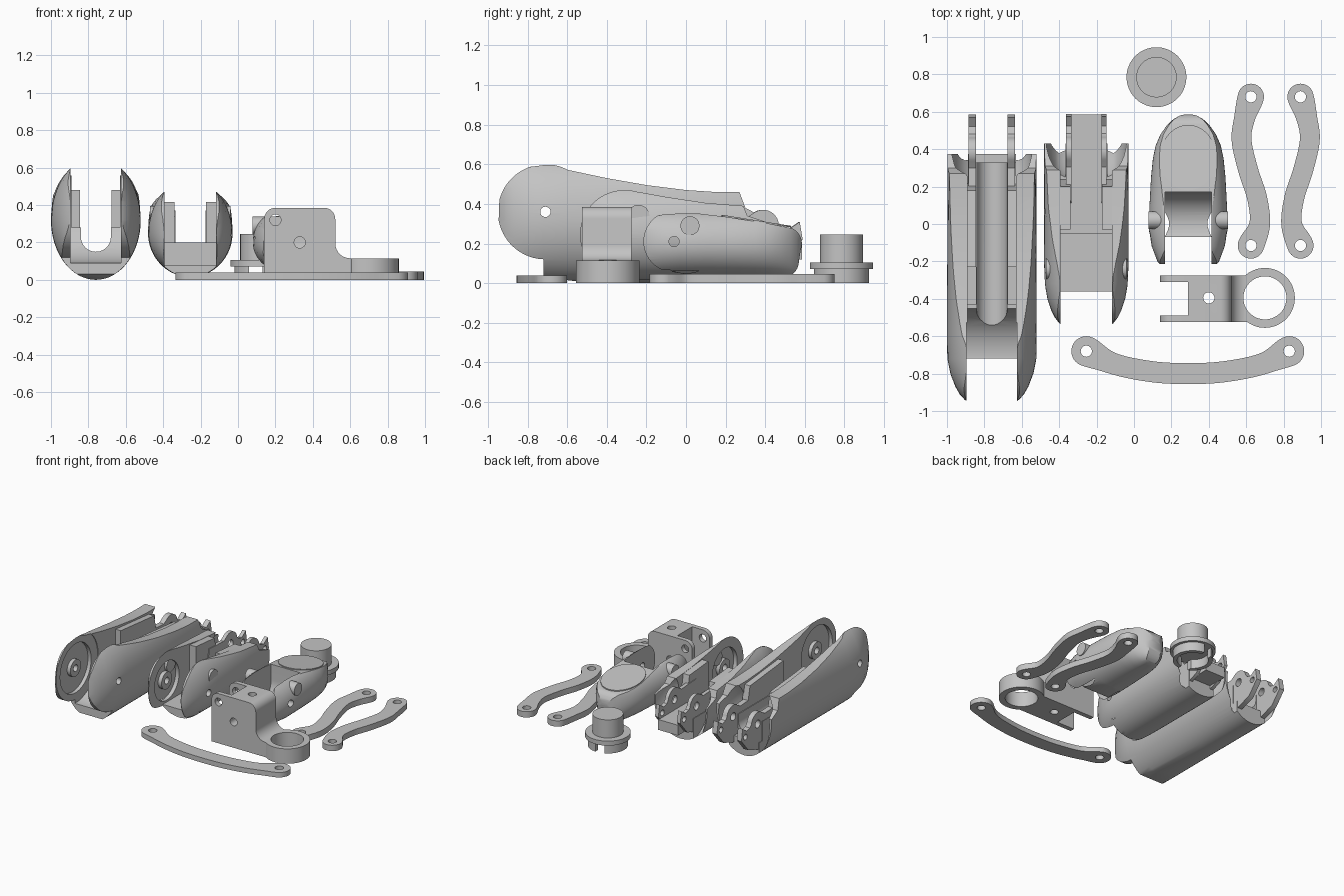
import bpy, bmesh
from math import sin, cos, pi, radians, exp
from mathutils import Vector

old = bpy.data.objects.get("Cube")
if old:
    bpy.data.objects.remove(old)

grey = bpy.data.materials.new("plain_grey")
grey.use_nodes = True
grey.diffuse_color = (0.55, 0.55, 0.55, 1)
grey.node_tree.nodes["Principled BSDF"].inputs["Base Color"].default_value = (0.55, 0.55, 0.55, 1)


def finish(ob):
    ob.data.materials.clear()
    ob.data.materials.append(grey)
    ob.data.shade_smooth()
    ob.data.set_sharp_from_angle(angle=radians(32))
    return ob


def loft(name, rings):
    bm = bmesh.new()
    loops = [[bm.verts.new(p) for p in ring] for ring in rings]
    n = len(loops[0])
    for a, b in zip(loops, loops[1:]):
        for i in range(n):
            j = (i + 1) % n
            bm.faces.new((a[i], a[j], b[j], b[i]))
    bm.faces.new(loops[0])
    bm.faces.new(loops[-1])
    bmesh.ops.recalc_face_normals(bm, faces=bm.faces)
    me = bpy.data.meshes.new(name)
    bm.to_mesh(me)
    bm.free()
    ob = bpy.data.objects.new(name, me)
    bpy.context.scene.collection.objects.link(ob)
    return finish(ob)


def prism(name, pts, axis, a, b):
    place = {"x": lambda p, d: (d, p[0], p[1]),
             "y": lambda p, d: (p[0], d, p[1]),
             "z": lambda p, d: (p[0], p[1], d)}[axis]
    return loft(name, [[place(p, d) for p in pts] for d in (a, b)])


def arc(c, r, start=0, end=360, n=48):
    full = abs(end - start) == 360
    return [(c[0] + r * cos(radians(start + (end - start) * i / n)),
             c[1] + r * sin(radians(start + (end - start) * i / n)))
            for i in range(n if full else n + 1)]


def box(name, x, y, z):
    return prism(name, [(x[0], y[0]), (x[1], y[0]), (x[1], y[1]), (x[0], y[1])], "z", *z)


def combine(ob, *others, op="DIFFERENCE"):
    for other in others:
        mod = ob.modifiers.new("join", "BOOLEAN")
        mod.operation, mod.solver, mod.object = op, "EXACT", other
        deps = bpy.context.evaluated_depsgraph_get()
        deps.update()
        me = bpy.data.meshes.new_from_object(ob.evaluated_get(deps))
        ob.modifiers.clear()
        ob.data = me
        bpy.data.objects.remove(other)
    return finish(ob)


def smooth_path(pts, steps=10):
    # Catmull-Rom through the points
    p = [Vector(q) for q in pts]
    p = [2 * p[0] - p[1]] + p + [2 * p[-1] - p[-2]]
    out = []
    for a, b, c, d in zip(p, p[1:], p[2:], p[3:]):
        for i in range(steps):
            t = i / steps
            out.append(b + (c - a) * t / 2 + (a - 2.5 * b + 2 * c - d / 2) * t * t
                       + (1.5 * b - a / 2 - 1.5 * c + d / 2) * t ** 3)
    return out + [p[-2]]


def shell(name, cx, zc, high, low, stations, profile):
    # rounded skin lofted along y, trimmed to a side profile; station = y, half width, squareness
    rings = []
    for y, w, p in stations:
        ring = []
        for i in range(64):
            t = 2 * pi * i / 64
            c, s = cos(t), sin(t)
            e, h = (p, high) if s > 0 else (1, low)
            ring.append((cx + w * (abs(c) ** e) * (1 if c >= 0 else -1), y, zc + h * s))
        rings.append(ring)
    return combine(loft(name, rings), prism("trim", profile, "x", cx - 1, cx + 1), op="INTERSECT")


def mirrored_prism(name, cx, pts, near, far):
    return [prism(side + "_" + name, pts, "x", cx + s * near, cx + s * far)
            for side, s in (("right", -1), ("left", 1))]


def hinge_details(ob, cx, hinge, half, pocket):
    # ring recess inside each hinge cheek, leaving a hub with a through hole
    for recess in mirrored_prism("recess", cx, arc(hinge, pocket), half - 0.005, half + 0.028):
        combine(recess, prism("hub", arc(hinge, 0.065), "x", cx - 1, cx + 1))
        combine(ob, recess)
    combine(ob, prism("pin_hole", arc(hinge, 0.026, n=24), "x", cx - 1, cx + 1))


def socket(ob, cx, centre, inner):
    # dished cut on each side that clears the domed cheek of the next segment
    for s in (-1, 1):
        dish = [(inner, 0.24), (0.145, 0.225), (0.165, 0.2), (0.185, 0.165), (0.2, 0.13), (0.212, 0.08), (0.218, 0.03)]
        combine(ob, loft("dish", [[(cx + s * d, y, z) for y, z in arc(centre, r)] for d, r in dish]))


def side_pockets(ob, cx, near, far, y, floor):
    combine(ob, *[box("side_pocket", sorted((cx + s * near, cx + s * far)), y, (floor, 1)) for s in (-1, 1)])


def lugs(name, cx, near, far, dy):
    pts = ([(0.1, 0.1), (0.12, 0.34), (0.3, 0.33)] + arc((0.385, 0.29), 0.08, 130, 10, 14)
           + [(0.48, 0.285), (0.52, 0.275), (0.57, 0.31), (0.585, 0.22), (0.5, 0.12), (0.38, 0.08)])
    pts = [(y + dy, z) for y, z in pts]
    for lug in mirrored_prism(name, cx, pts, near, far):
        combine(lug, *[prism("hole", arc(c, r, n=24), "x", cx - 1, cx + 1)
                       for c, r in (((0.385 + dy, 0.28), 0.03), ((0.535 + dy, 0.235), 0.022))])


# Large finger segment
cx, hinge = -0.76, (-0.71, 0.36)
large = shell("large_segment", cx, 0.32, 0.335, 0.32,
              [(-0.96, 0.11, 1), (-0.94, 0.145, 1), (-0.91, 0.172, 1), (-0.87, 0.195, 1), (-0.8, 0.222, 1),
               (-0.72, 0.238, 1), (-0.6, 0.24, 1), (-0.1, 0.238, 0.75), (0.4, 0.238, 0.4)],
              [(-0.4, -0.01), (-0.72, 0.03)] + arc(hinge, 0.24, 268, 62, 48)
              + [(-0.4, 0.53), (-0.2, 0.495), (0, 0.47), (0.15, 0.46), (0.27, 0.46), (0.3, 0.38),
                 (0.375, 0.34), (0.375, -0.01)])
combine(large, prism("pocket", arc(hinge, 0.27), "x", cx - 0.135, cx + 0.135),
        box("channel", (cx - 0.13, cx + 0.13), (-1, 1), (0.28, 1)),
        box("end_step", (cx - 0.13, cx + 0.13), (0.33, 1), (0.13, 1)),
        prism("groove", arc((cx, 0.23), 0.08, 180, 360, 24) + [(cx + 0.08, 0.6), (cx - 0.08, 0.6)], "y", -1, 1))
side_pockets(large, cx, 0.085, 0.13, (-0.43, -0.23), 0.12)
socket(large, cx, (0.41, 0.28), 0.128)
hinge_details(large, cx, hinge, 0.135, 0.19)
mirrored_prism("large_rail", cx, [(-0.23, 0.25), (-0.23, 0.48), (0.18, 0.44), (0.22, 0.25)], 0.085, 0.135)
lugs("large_lug", cx, 0.085, 0.125, 0)

# Middle finger segment
cx, hinge = -0.255, (-0.31, 0.245)
middle = shell("middle_segment", cx, 0.25, 0.285, 0.235,
               [(-0.55, 0.12, 1), (-0.53, 0.145, 1), (-0.5, 0.168, 1), (-0.46, 0.188, 1), (-0.4, 0.208, 1),
                (-0.32, 0.222, 1), (-0.2, 0.226, 1), (0.1, 0.226, 0.6), (0.45, 0.225, 0.25)],
               [(-0.36, 0.01)] + arc(hinge, 0.225, 258, 75, 48)
               + [(-0.1, 0.435), (0.1, 0.405), (0.29, 0.39), (0.31, 0.34), (0.43, 0.3), (0.43, 0.01)])
combine(middle, box("front_gap", (cx - 0.138, cx + 0.138), (-1, -0.36), (-1, 1)),
        box("joint_well", (cx - 0.138, cx + 0.138), (-1, -0.05), (0.08, 1)),
        box("channel", (cx - 0.138, cx + 0.138), (-1, 1), (0.2, 1)))
socket(middle, cx, (0.48, 0.27), 0.112)
hinge_details(middle, cx, hinge, 0.14, 0.15)
mirrored_prism("middle_rail", cx, [(-0.03, 0.08), (-0.03, 0.415), (0.2, 0.395), (0.26, 0.08)], 0.085, 0.14)
lugs("middle_lug", cx, 0.08, 0.108, 0.004)
box("middle_tongue", (cx - 0.085, cx + 0.085), (0.2, 0.585), (0.12, 0.2))
mirrored_prism("middle_screw", cx, arc((-0.24, 0.34), 0.055), 0.15, 0.215)

# Fingertip segment
cx, hinge = 0.29, (-0.06, 0.21)
tip = shell("fingertip", cx, 0.2, 0.178, 0.172,
            [(-0.23, 0.14, 0.8), (-0.2, 0.165, 0.8), (-0.12, 0.195, 0.8), (-0.03, 0.211, 0.8), (0.1, 0.207, 0.8),
             (0.25, 0.199, 0.8), (0.35, 0.189, 0.8), (0.42, 0.174, 0.8), (0.48, 0.148, 0.8), (0.53, 0.112, 0.8),
             (0.56, 0.08, 0.8), (0.58, 0.045, 0.8), (0.587, 0.01, 0.8)],
            arc(hinge, 0.155, 250, 85, 40) + [(0.2, 0.335), (0.42, 0.3)]
            + arc((0.5, 0.2), 0.085, 65, -20, 10) + arc((0.49, 0.11), 0.08, 0, -90, 10) + [(0.1, 0.028)])
combine(tip, box("front_gap", (0.165, 0.415), (-1, -0.07), (-1, 1)),
        prism("pocket", arc((0.0, 0.22), 0.17, 180, 360, 32) + [(0.17, 1), (-0.17, 1)], "x", 0.165, 0.415),
        prism("pin_hole", arc(hinge, 0.026, n=24), "x", -1, 1))
mirrored_prism("fingertip_screw", cx, arc((0.02, 0.29), 0.048), 0.13, 0.212)
pad = prism("fingertip_pad", [(cx + 0.15 * x, 0.355 + 0.175 * y) for x, y in arc((0, 0), 1)], "z", -0.004, 0.004)
for v in pad.data.vertices:
    v.co.z += 0.37 - 0.16 * v.co.y

# Ring bracket with a forked arm
arm = ([(0.14, 0.0), (0.14, 0.32)] + arc((0.2, 0.325), 0.06, 170, 90, 8) + arc((0.46, 0.325), 0.06, 90, 0, 8)
       + arc((0.6, 0.195), 0.08, 180, 270, 10) + [(0.7, 0.115), (0.7, 0.0)])
bracket = prism("ring_bracket", arm, "y", -0.525, -0.275)
combine(bracket, prism("ring", arc((0.7, -0.395), 0.16, n=64), "z", 0, 0.115), op="UNION")
combine(bracket, prism("bore", arc((0.7, -0.395), 0.115, n=64), "z", -1, 1),
        box("fork_gap", (0, 0.29), (-0.49, -0.31), (-1, 1)),
        prism("top_hole", arc((0.4, -0.395), 0.03, n=24), "z", -1, 1),
        prism("side_hole", arc((0.2, 0.32), 0.03, n=24), "y", -1, 1),
        prism("cross_hole", arc((0.33, 0.2), 0.03, n=24), "y", -1, 1))

# Stepped plug with a notched skirt
c = (0.12, 0.785)
plug = prism("plug_skirt", arc(c, 0.14, n=64), "z", 0, 0.08)
combine(plug, prism("bore", arc(c, 0.11), "z", -1, 0.07),
        box("notch", (0.06, 0.13), (0.5, 1.1), (-1, 0.07)))
prism("plug_flange", arc(c, 0.16, n=64), "z", 0.07, 0.105)
prism("plug_stem", arc(c, 0.108, n=64), "z", 0.1, 0.245)


# Flat linkage bars that widen smoothly into their eyes
def bar(name, pts, half, end, hole, height):
    path = smooth_path(pts)
    left, right = [], []
    for i, p in enumerate(path):
        t = (path[min(i + 1, len(path) - 1)] - path[max(i - 1, 0)]).normalized()
        reach = min((p - path[0]).length, (p - path[-1]).length)
        n = Vector((-t.y, t.x)) * (half + (end - half) * exp(-(reach / 0.09) ** 2))
        left.append(p + n)
        right.append(p - n)
    ob = prism(name, left + right[::-1], "z", 0, height)
    combine(ob, *[prism("eye", arc(q, end), "z", 0, height) for q in (pts[0], pts[-1])], op="UNION")
    combine(ob, *[prism("hole", arc(q, hole, n=24), "z", -1, 1) for q in (pts[0], pts[-1])])


bend = [(0.625, 0.68), (0.592, 0.57), (0.575, 0.45), (0.61, 0.29), (0.658, 0.14), (0.672, 0), (0.625, -0.115)]
bar("left_short_bar", [(1.515 - x, y) for x, y in bend], 0.053, 0.07, 0.03, 0.045)
bar("right_short_bar", bend, 0.053, 0.07, 0.03, 0.045)
bar("long_bar", [(-0.255, -0.68), (-0.1, -0.75), (0.1, -0.79), (0.29, -0.8), (0.48, -0.79), (0.68, -0.75), (0.83, -0.68)],
    0.056, 0.08, 0.03, 0.038)
